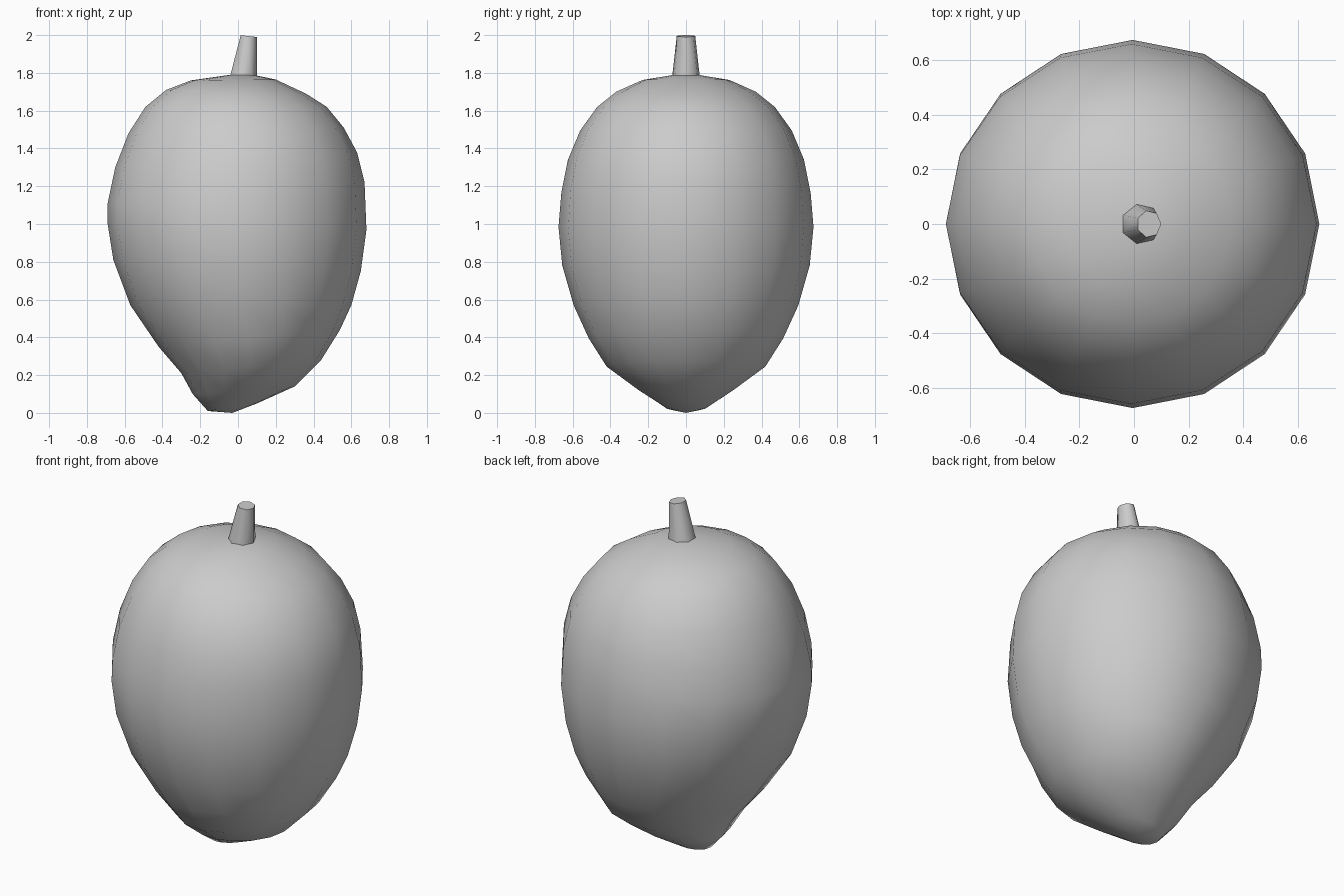
import bpy, bmesh, math
from mathutils import Vector

default = bpy.data.objects.get("Cube")
if default:
    bpy.data.objects.remove(default, do_unlink=True)

grey = bpy.data.materials.new("plain grey")
grey.use_nodes = True
colour = (0.6, 0.6, 0.6, 1)
grey.diffuse_color = colour
grey.node_tree.nodes["Principled BSDF"].inputs["Base Color"].default_value = colour


def loft(name, sections, sides, top, bottom, angle):
    """Skin tilted elliptical rings (left x, z, right x, z, half depth), closed by two poles."""
    bm = bmesh.new()
    rings = []
    for xl, zl, xr, zr, depth in sections:
        centre = Vector(((xl + xr) / 2, 0, (zl + zr) / 2))
        half = Vector(((xr - xl) / 2, 0, (zr - zl) / 2))
        side = Vector((0, depth, 0))
        turns = [2 * math.pi * i / sides for i in range(sides)]
        rings.append([bm.verts.new(centre + half * math.cos(a) + side * math.sin(a))
                      for a in turns])
    first, last = bm.verts.new(top), bm.verts.new(bottom)
    for i in range(sides):
        j = (i + 1) % sides
        bm.faces.new((first, rings[0][i], rings[0][j]))
        for a, b in zip(rings, rings[1:]):
            bm.faces.new((a[i], b[i], b[j], a[j]))
        bm.faces.new((last, rings[-1][j], rings[-1][i]))
    bmesh.ops.recalc_face_normals(bm, faces=bm.faces)
    mesh = bpy.data.meshes.new(name)
    bm.to_mesh(mesh)
    bm.free()
    mesh.materials.append(grey)
    obj = bpy.data.objects.new(name, mesh)
    bpy.context.collection.objects.link(obj)
    bpy.ops.object.select_all(action="DESELECT")
    obj.select_set(True)
    bpy.context.view_layer.objects.active = obj
    bpy.ops.object.shade_smooth_by_angle(angle=math.radians(angle))
    return obj


# Fruit body, with its tip bent to the right side
body = [
    (-.25, 1.76, .20, 1.765, .23),
    (-.38, 1.71, .36, 1.69, .37),
    (-.49, 1.62, .47, 1.62, .47),
    (-.58, 1.48, .56, 1.51, .56),
    (-.65, 1.30, .63, 1.38, .625),
    (-.69, 1.11, .67, 1.22, .66),
    (-.69, 1.00, .68, .97, .675),
    (-.66, .81, .65, .75, .655),
    (-.57, .57, .60, .57, .595),
    (-.42, .35, .54, .44, .515),
    (-.30, .21, .44, .28, .42),
    (-.24, .10, .30, .14, .25),
    (-.16, .01, .10, .05, .11),
]
loft("fruit_body", body, 16, (.03, 0, 1.8), (-.03, 0, 0), 80)

# Short leaning stem with a flat cut top
stem = [(.01, 2, .10, 1.99, .05), (-.05, 1.78, .10, 1.78, .075)]
loft("stem", stem, 7, (.055, 0, 1.995), (.03, 0, 1.78), 60)
